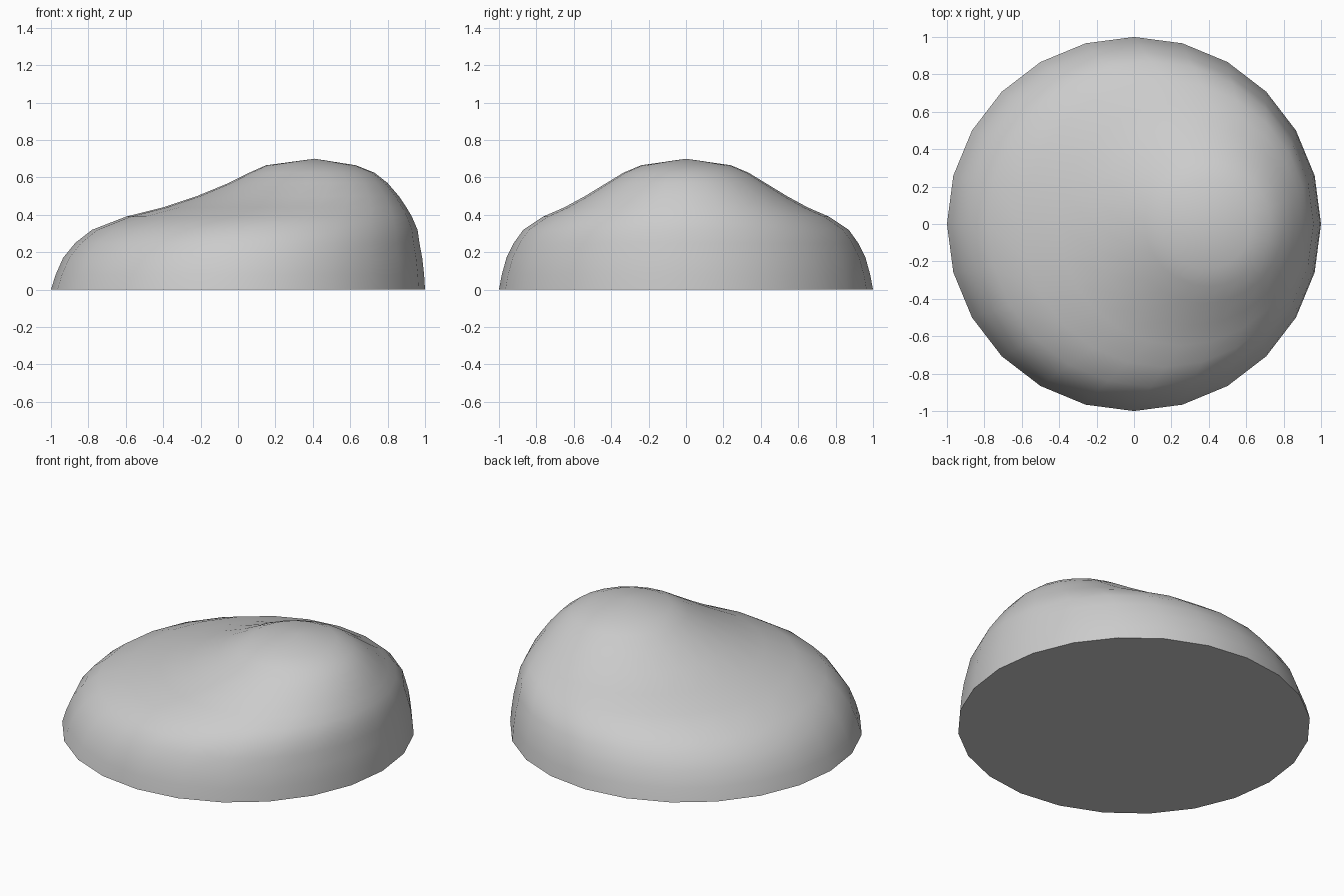
import bpy, bmesh, math

if "Cube" in bpy.data.objects:
    bpy.data.objects.remove(bpy.data.objects["Cube"])

SIDES = 24
# Ring profile of the leaning dome: height, centre x, radius
RINGS = [(0, 0, 1), (0.08, 0.01, 0.985), (0.17, 0.025, 0.96),
         (0.25, 0.05, 0.92), (0.32, 0.09, 0.87), (0.39, 0.165, 0.765),
         (0.44, 0.25, 0.65), (0.50, 0.32, 0.54), (0.57, 0.375, 0.425),
         (0.625, 0.395, 0.335), (0.665, 0.39, 0.24)]
APEX = (0.41, 0, 0.70)

# Dome body: stacked circles that shift toward +x as they rise
bm = bmesh.new()
rings = []
for z, cx, r in RINGS:
    rings.append([bm.verts.new((cx + r * math.cos(i * math.tau / SIDES),
                                r * math.sin(i * math.tau / SIDES), z))
                  for i in range(SIDES)])
for low, high in zip(rings, rings[1:]):
    for i in range(SIDES):
        j = (i + 1) % SIDES
        bm.faces.new((low[i], low[j], high[j], high[i]))

# Top cap fan and flat underside
apex = bm.verts.new(APEX)
for i in range(SIDES):
    bm.faces.new((rings[-1][i], rings[-1][(i + 1) % SIDES], apex))
bm.faces.new(rings[0][::-1])
bmesh.ops.recalc_face_normals(bm, faces=bm.faces)

mesh = bpy.data.meshes.new("leaning_dome")
bm.to_mesh(mesh)
bm.free()
dome = bpy.data.objects.new("leaning_dome", mesh)
bpy.context.collection.objects.link(dome)
bpy.context.view_layer.objects.active = dome
dome.select_set(True)
bpy.ops.object.shade_smooth_by_angle(angle=math.radians(40))
